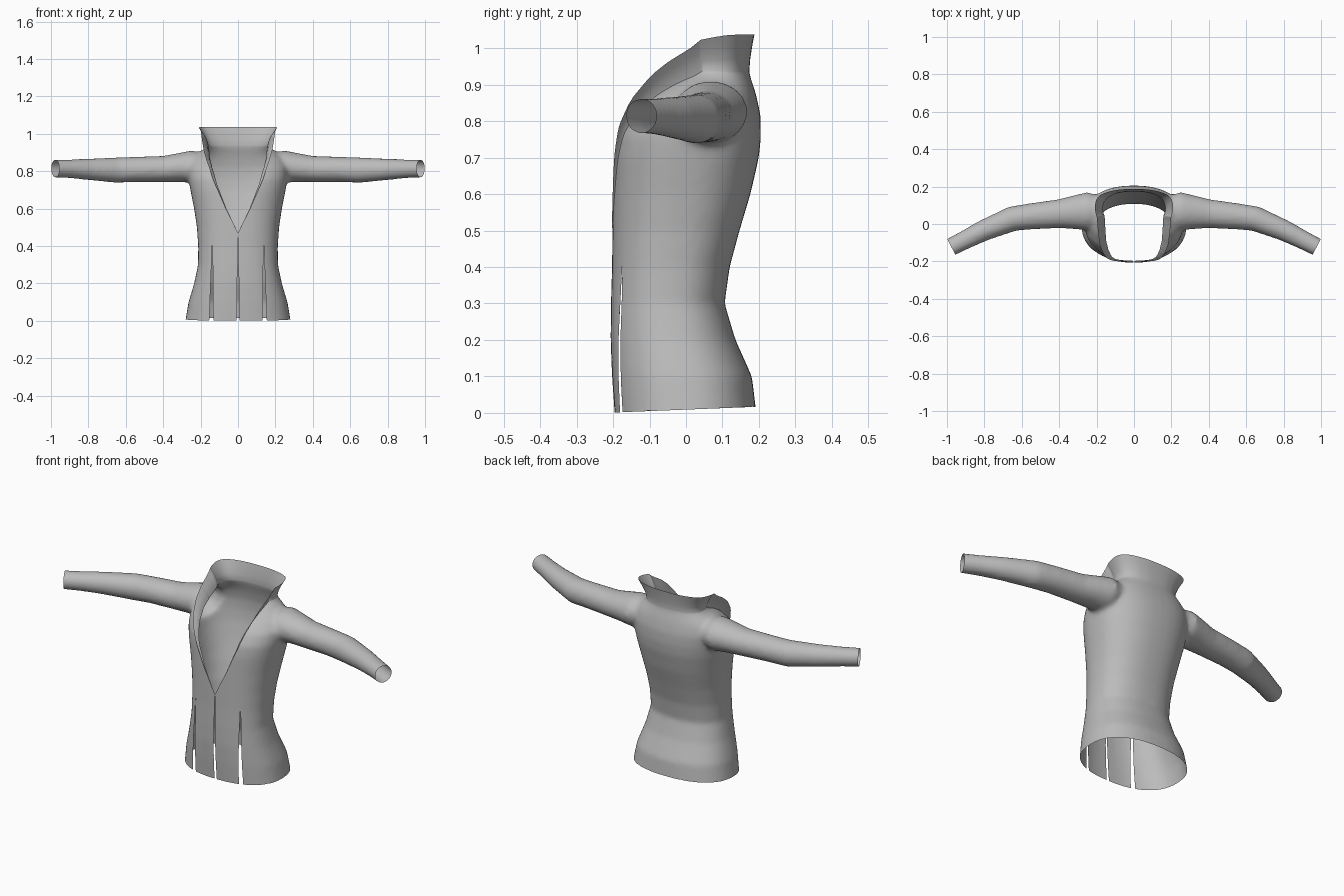
import bpy, bmesh, math
from mathutils import Vector

if "Cube" in bpy.data.objects:
    bpy.data.objects.remove(bpy.data.objects["Cube"])

fabric = bpy.data.materials.new("grey_fabric")
fabric.diffuse_color = (0.5, 0.5, 0.5, 1)
fabric.use_nodes = True
fabric.node_tree.nodes["Principled BSDF"].inputs["Base Color"].default_value = fabric.diffuse_color

SIDES = 40


def loft(bm, rings):
    """Closed tube through a list of point rings."""
    loops = [[bm.verts.new(p) for p in ring] for ring in rings]
    for a, b in zip(loops, loops[1:]):
        for i in range(SIDES):
            j = (i + 1) % SIDES
            bm.faces.new((a[i], a[j], b[j], b[i]))
    bm.faces.new(loops[0][::-1])
    bm.faces.new(loops[-1])


def rounded(c, n=2.0):
    return math.copysign(abs(c) ** (2 / n), c)


def angles():
    return [2 * math.pi * i / SIDES for i in range(SIDES)]


# Torso: height, half width, front y, back y
TORSO = [(-0.05, .29, -.193, .195), (0, .282, -.196, .193), (.1, .265, -.203, .181),
         (.2, .235, -.207, .136), (.3, .214, -.206, .106), (.4, .213, -.203, .12),
         (.5, .22, -.202, .147), (.6, .235, -.2, .177), (.7, .255, -.197, .2),
         (.76, .265, -.188, .206), (.82, .268, -.155, .204), (.87, .245, -.105, .193),
         (.9, .21, -.062, .184), (.93, .168, -.01, .173), (.97, .155, .0, .172)]
# Sleeve: centre x, y, z, radius across, radius up
SLEEVE = [(.12, .065, .83, .07, .055), (.25, .068, .825, .102, .086), (.32, .062, .82, .09, .077),
          (.4, .055, .812, .077, .07), (.55, .041, .81, .07, .067), (.65, .028, .806, .067, .068),
          (.8, -.033, .81, .057, .057), (.9, -.083, .813, .051, .05), (1.04, -.155, .816, .046, .046)]

bm = bmesh.new()
loft(bm, [[(w * rounded(math.cos(a), 2.35),
            (f + b) / 2 + (b - f) / 2 * rounded(math.sin(a), 2.35), z) for a in angles()]
          for z, w, f, b in TORSO])
for side in (1, -1):
    rings = []
    for k, (x, y, z, ra, rz) in enumerate(SLEEVE):
        p, q = SLEEVE[max(k - 1, 0)], SLEEVE[min(k + 1, len(SLEEVE) - 1)]
        d = Vector((q[0] - p[0], q[1] - p[1])).normalized()
        rings.append([(side * (x - d.y * ra * math.cos(a)), y + d.x * ra * math.cos(a),
                       z + rz * math.sin(a)) for a in angles()])
    loft(bm, rings)
bmesh.ops.recalc_face_normals(bm, faces=bm.faces[:])
mesh = bpy.data.meshes.new("jacket")
bm.to_mesh(mesh)
bm.free()
jacket = bpy.data.objects.new("jacket", mesh)
bpy.context.collection.objects.link(jacket)
bpy.context.view_layer.objects.active = jacket
jacket.select_set(True)

# Fuse torso and sleeves, then soften the joins
fuse = jacket.modifiers.new("fuse", 'REMESH')
fuse.mode, fuse.voxel_size = 'VOXEL', 0.012
soft = jacket.modifiers.new("soften", 'SMOOTH')
soft.factor, soft.iterations = 0.5, 8
for name in ("fuse", "soften"):
    bpy.ops.object.modifier_apply(modifier=name)

bm = bmesh.new()
bm.from_mesh(mesh)


def cut(co, no, test=None, clear=False):
    faces = [f for f in bm.faces if test is None or test(f.calc_center_median())]
    geom = set(faces)
    for f in faces:
        geom.update(f.edges)
        geom.update(f.verts)
    bmesh.ops.bisect_plane(bm, geom=list(geom), dist=1e-5, plane_co=co, plane_no=no,
                           clear_outer=clear)


def cut_line(p, q):
    """Score the front along a line given in x and z."""
    lo, hi = min(p[1], q[1]) - .02, max(p[1], q[1]) + .02
    cut((p[0], 0, p[1]), (q[1] - p[1], 0, p[0] - q[0]),
        lambda c: c.y < .09 and lo < c.z < hi and abs(c.x) < .25)


def remove(test):
    bmesh.ops.delete(bm, geom=[f for f in bm.faces if test(f.calc_center_median())],
                     context='FACES')


# Open hem, cuffs and neck
cut((0, -.2, .001), (0, .04, -1), clear=True)
for side in (1, -1):
    cut((side * .977, -.122, .815), (side * .89, -.456, 0), clear=True)
cut((0, 0, .937), (0, 0, 1), clear=True)

# Deep V opening
V = [(0, .47), (.062, .6), (.112, .73), (.148, .86), (.16, .96)]


def v_width(z):
    for (x0, z0), (x1, z1) in zip(V, V[1:]):
        if z0 <= z <= z1:
            return x0 + (x1 - x0) * (z - z0) / (z1 - z0)
    return 0


for p, q in zip(V, V[1:]):
    for side in (1, -1):
        cut_line((side * p[0], p[1]), (side * q[0], q[1]))
remove(lambda c: c.z > .47 and c.y < .08 and abs(c.x) < v_width(c.z))

# Tapering slits: x at hem, x at top, top height, half width at hem
for x0, x1, top, hw in ((0, 0, .47, .007), (.143, .137, .4, .011), (-.143, -.137, .4, .011)):
    for s in (1, -1):
        cut_line((x0 + s * hw, 0), (x1 + s * .001, top))
    remove(lambda c: c.y < 0 and c.z < top and
           abs(c.x - x0 - (x1 - x0) * c.z / top) < hw + (.001 - hw) * c.z / top)

# Flared collar grown from the neck edge
bmesh.ops.remove_doubles(bm, verts=bm.verts[:], dist=.0015)
edge = [e for e in bm.edges if e.is_boundary and
        all(v.co.z > .472 and abs(v.co.x) < .25 for v in e.verts)]
base = {}


def smoothstep(t):
    t = min(max(t, 0), 1)
    return t * t * (3 - 2 * t)


def flare(p):
    u = min(max((p.z - .48) / .457, 0), 1)
    back = smoothstep((p.y + .02) / .14)
    return Vector((.042 * u * max(-1, min(1, p.x / .14)),
                   u * (-.02 + .034 * back),
                   .1 * u ** 2.3 * (.75 + .25 * back)))


origin = None
for s in (.33, .67, 1):
    old = list({v for e in edge for v in e.verts})
    if origin is None:
        origin = {v: v.co.copy() for v in old}
    made = {v: bm.verts.new(v.co) for v in old}
    fresh = []
    for e in edge:
        loop = e.link_loops[0]
        a, b = loop.vert, loop.link_loop_next.vert
        bm.faces.new((b, a, made[a], made[b]))
        fresh.append(bm.edges.get((made[a], made[b])))
    for v, n in made.items():
        o, d = origin[v], flare(origin[v])
        n.co = o + Vector((d.x * s ** 1.5, d.y * s ** 1.5, d.z * s))
        base[n] = o
    origin = {n: base[n] for n in made.values()}
    edge = fresh

bm.to_mesh(mesh)
bm.free()
mesh.materials.clear()
mesh.materials.append(fabric)
for poly in mesh.polygons:
    poly.material_index = 0
bpy.ops.object.shade_smooth_by_angle(angle=math.radians(50))
